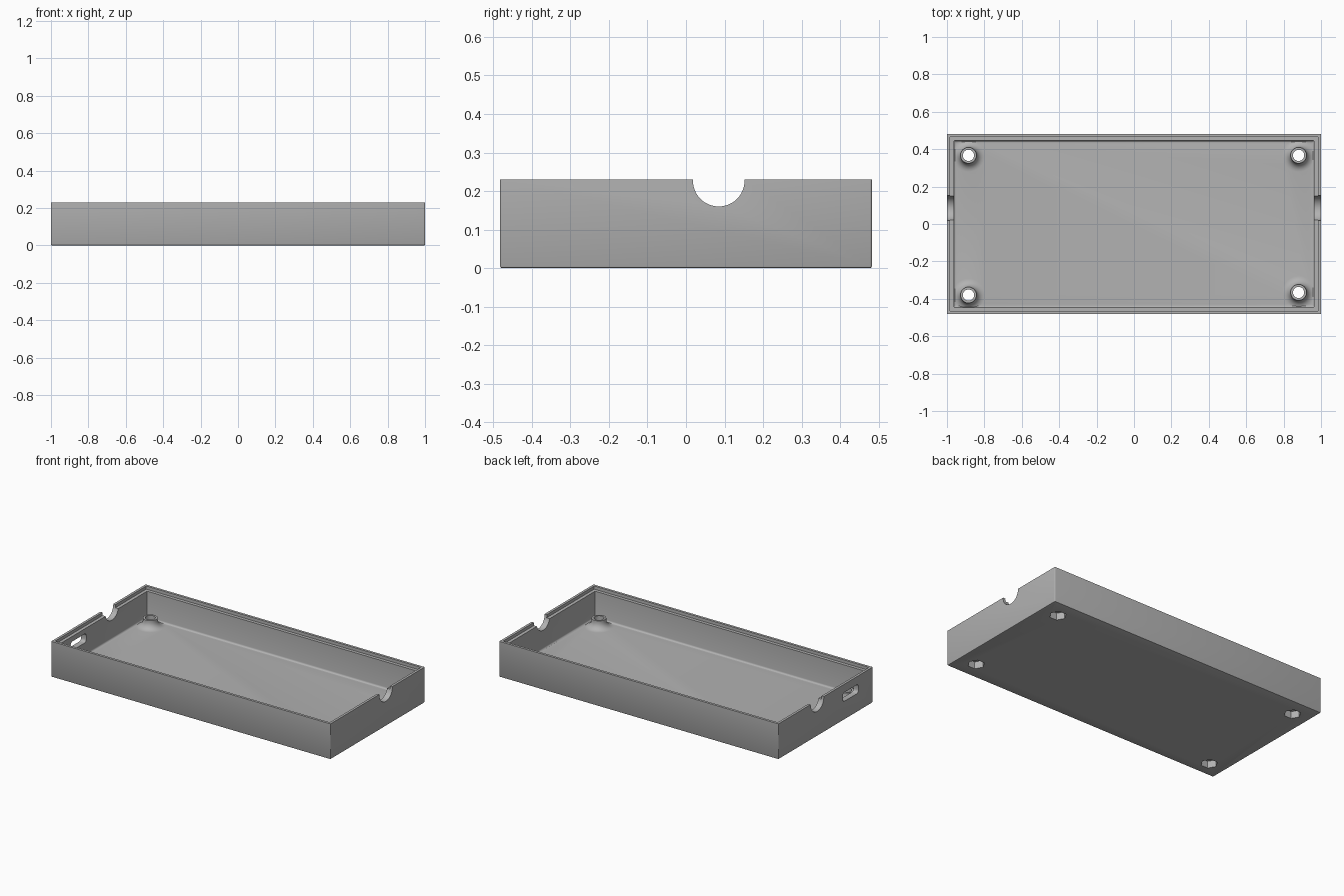
import bpy, bmesh
from math import sin, cos, pi

cube = bpy.data.objects.get("Cube")
if cube:
    bpy.data.objects.remove(cube, do_unlink=True)

HX, HY, H, FLOOR = 1.0, 0.4825, 0.23, 0.035
SCREWS = [(-0.885, 0.367), (-0.885, -0.38), (0.88, 0.367), (0.88, -0.366)]

grey = bpy.data.materials.new("mid grey")
grey.use_nodes = True
colour = (0.45, 0.45, 0.45, 1)
grey.diffuse_color = colour
grey.node_tree.nodes["Principled BSDF"].inputs["Base Color"].default_value = colour


def loft(name, rings, cutter=False):
    """Skin a stack of closed rings and cap both ends."""
    bm = bmesh.new()
    loops = [[bm.verts.new(p) for p in ring] for ring in rings]
    n = len(loops[0])
    for a, b in zip(loops, loops[1:]):
        for i in range(n):
            j = (i + 1) % n
            bm.faces.new((a[i], a[j], b[j], b[i]))
    bm.faces.new(loops[0][::-1])
    bm.faces.new(loops[-1])
    bmesh.ops.recalc_face_normals(bm, faces=bm.faces)
    mesh = bpy.data.meshes.new(name)
    bm.to_mesh(mesh)
    bm.free()
    mesh.materials.append(grey)
    ob = bpy.data.objects.new(name, mesh)
    bpy.context.collection.objects.link(ob)
    ob.hide_render = cutter
    return ob


def rounded(hx, hy, r, steps=4):
    """Rounded rectangle outline, counter-clockwise."""
    pts = []
    for k, (sx, sy) in enumerate([(1, 1), (-1, 1), (-1, -1), (1, -1)]):
        for s in range(steps + 1):
            a = pi / 2 * (k + s / steps)
            pts.append((sx * (hx - r) + r * cos(a), sy * (hy - r) + r * sin(a)))
    return pts


def circle(x, y, r, z, n):
    return [(x + r * cos(2 * pi * i / n), y + r * sin(2 * pi * i / n), z) for i in range(n)]


def combine(target, tool, operation):
    mod = target.modifiers.new(tool.name, "BOOLEAN")
    mod.operation, mod.solver, mod.object = operation, "EXACT", tool
    bpy.context.view_layer.objects.active = target
    bpy.ops.object.modifier_apply(modifier=mod.name)
    bpy.data.objects.remove(tool, do_unlink=True)


# Tray shell: inset and height of each ring from the underside, over the rim, to the floor
fillet = 0.012
profile = [(0.005, 0), (0.0015, 0.0015), (0, 0.005), (0, H), (0.016, H), (0.016, H - 0.02),
           (0.037, H - 0.02), (0.037, FLOOR + fillet)]
profile += [(0.037 + fillet * (1 - cos(a)), FLOOR + fillet * (1 - sin(a)))
            for a in (pi / 8, pi / 4, 3 * pi / 8, pi / 2)]
tray = loft("tray", [[(x, y, z) for x, y in rounded(HX - d, HY - d, 0.005)] for d, z in profile])

# Flared screw bosses rising from the floor
flare, top_r, top_z = 0.045, 0.043, 0.09
for x, y in SCREWS:
    rings = [circle(x, y, top_r + flare, FLOOR - 0.01, 32)]
    for s in range(7):
        a = pi / 2 * s / 6
        rings.append(circle(x, y, top_r + flare * (1 - sin(a)), FLOOR + flare * (1 - cos(a)), 32))
    rings.append(circle(x, y, top_r, top_z, 32))
    combine(tray, loft("boss", rings), "UNION")

# Screw holes and hexagonal nut pockets
for x, y in SCREWS:
    hole = loft("screw_hole", [circle(x, y, 0.03, z, 32) for z in (-0.1, 0.15)], True)
    combine(tray, hole, "DIFFERENCE")
    pocket = loft("nut_pocket", [circle(x, y, 0.05, z, 6) for z in (-0.1, 0.045)], True)
    combine(tray, pocket, "DIFFERENCE")

# Round cable notches in both end walls
for side in (-1, 1):
    ends = (side - 0.1, side + 0.1)
    notch = loft("cable_notch", [[(x, 0.085 + u, 0.227 + v) for u, v, _ in circle(0, 0, 0.067, 0, 48)]
                                 for x in ends], True)
    combine(tray, notch, "DIFFERENCE")

# Rounded switch slot in one end wall
slot = loft("switch_slot", [[(x, -0.257 + u, 0.148 + v) for u, v in rounded(0.08, 0.029, 0.018)]
                            for x in (-1.1, -0.9)], True)
combine(tray, slot, "DIFFERENCE")

bpy.ops.object.select_all(action="DESELECT")
tray.select_set(True)
bpy.context.view_layer.objects.active = tray
bpy.ops.object.shade_smooth_by_angle(angle=pi / 6)
